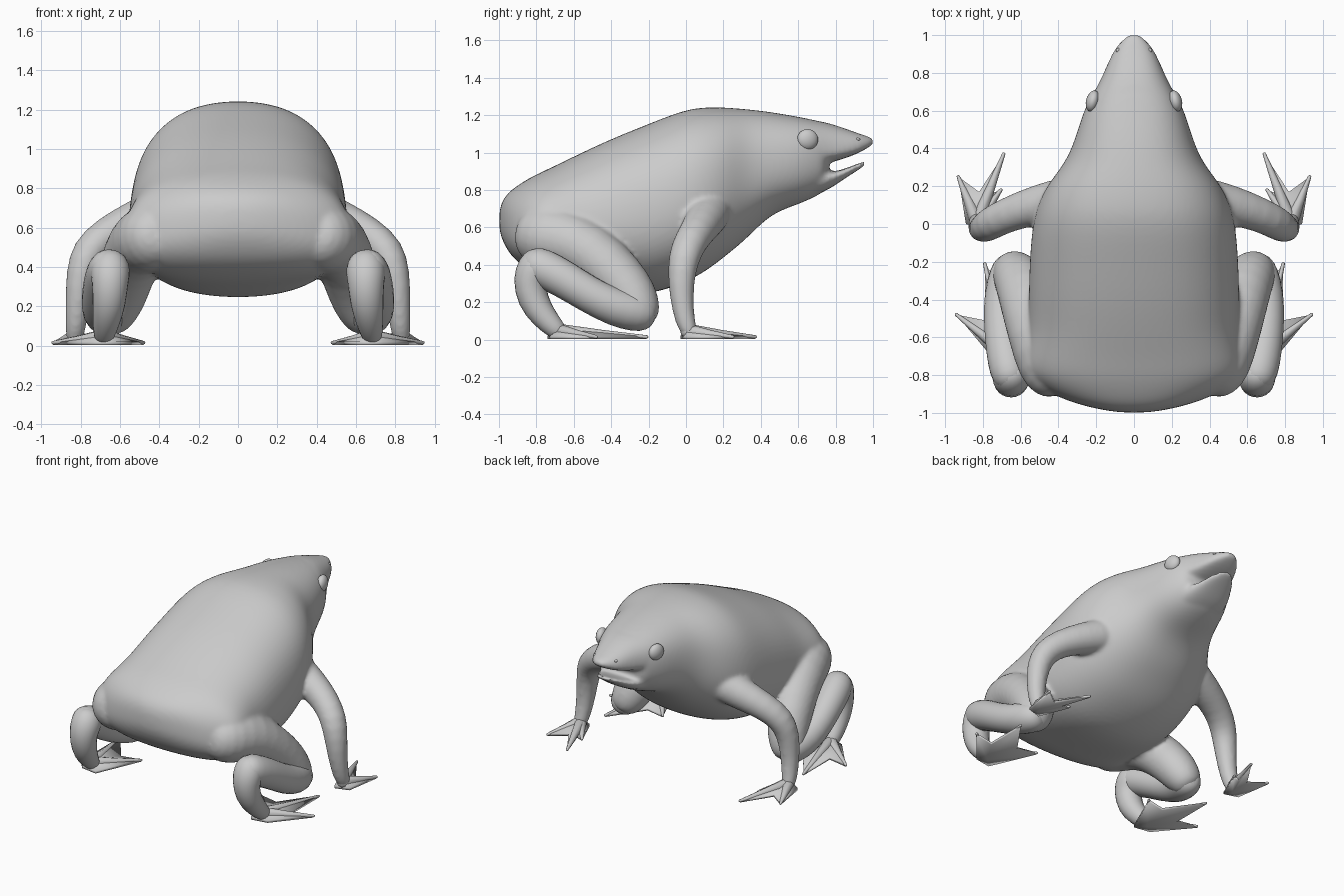
import bpy, bmesh
from math import sin, cos, pi, copysign
from mathutils import Vector

if "Cube" in bpy.data.objects:
    bpy.data.objects.remove(bpy.data.objects["Cube"])


def finish(name, bm, subdiv=0):
    bmesh.ops.recalc_face_normals(bm, faces=bm.faces[:])
    me = bpy.data.meshes.new(name)
    bm.to_mesh(me)
    bm.free()
    for p in me.polygons:
        p.use_smooth = True
    ob = bpy.data.objects.new(name, me)
    bpy.context.collection.objects.link(ob)
    if subdiv:
        m = ob.modifiers.new("Subdivision", 'SUBSURF')
        m.levels = m.render_levels = subdiv
    return ob


def skin_rings(bm, rings):
    loops = [[bm.verts.new(p) for p in r] for r in rings]
    n = len(loops[0])
    for a, b in zip(loops, loops[1:]):
        for i in range(n):
            bm.faces.new((a[i], a[(i + 1) % n], b[(i + 1) % n], b[i]))
    bm.faces.new(loops[0])
    bm.faces.new(loops[-1])


def loft(name, stations, power=2.35, n=20):
    """Stations along y: (y, top z, bottom z, half width, height share of widest point)."""
    rings = []
    for y, zt, zb, hw, wide in stations:
        zw = zb + (zt - zb) * wide
        ring = []
        for i in range(n):
            a = 2 * pi * i / n
            c, s = cos(a), sin(a)
            x = copysign(abs(c) ** (2 / power), c) * hw
            h = copysign(abs(s) ** (2 / power), s)
            ring.append((x, y, zw + h * ((zt - zw) if s > 0 else (zw - zb))))
        rings.append(ring)
    bm = bmesh.new()
    skin_rings(bm, rings)
    return finish(name, bm, 2)


def tube(bm, path, side, n=12):
    """Round limb through (x, y, z, radius) with rounded ends."""
    pts = [Vector((p[0] * side, p[1], p[2])) for p in path]
    rad = [p[3] for p in path]
    d0 = (pts[0] - pts[1]).normalized()
    d1 = (pts[-1] - pts[-2]).normalized()
    r0, r1 = rad[0], rad[-1]
    pts = [pts[0] + d0 * r0 * .9, pts[0] + d0 * r0 * .6] + pts + \
          [pts[-1] + d1 * r1 * .6, pts[-1] + d1 * r1 * .9]
    rad = [r0 * .4, r0 * .8] + rad + [r1 * .8, r1 * .4]
    rings, u = [], None
    for i, p in enumerate(pts):
        t = (pts[min(i + 1, len(pts) - 1)] - pts[max(i - 1, 0)]).normalized()
        u = t.orthogonal() if u is None else u - t * u.dot(t)
        u.normalize()
        v = t.cross(u)
        rings.append([p + (u * cos(2 * pi * k / n) + v * sin(2 * pi * k / n)) * rad[i]
                      for k in range(n)])
    skin_rings(bm, rings)


def limb(name, path, side):
    bm = bmesh.new()
    tube(bm, path, side)
    return finish(name, bm, 1)


def foot(name, ankle, outline, side):
    """Webbed foot: a low tent over the outline, plus toes at every second point."""
    bm = bmesh.new()
    ax, ay = ankle
    rim_lo = [bm.verts.new((x * side, y, .003)) for x, y in outline]
    rim_hi = [bm.verts.new((x * side, y, .02)) for x, y in outline]
    top = bm.verts.new((ax * side, ay, .075))
    base = bm.verts.new((ax * side, ay, .003))
    for i in range(len(outline)):
        j = (i + 1) % len(outline)
        bm.faces.new((rim_hi[i], rim_hi[j], top))
        bm.faces.new((rim_lo[j], rim_lo[i], base))
        bm.faces.new((rim_lo[i], rim_lo[j], rim_hi[j], rim_hi[i]))
    for x, y in outline[1:-1:2]:
        tube(bm, [(ax, ay, .045, .04), ((ax + x) / 2, (ay + y) / 2, .028, .024),
                  (x, y, .015, .009)], side, 8)
    return finish(name, bm)


def fuse(name, parts, voxel):
    """Melt overlapping parts into one smooth skin."""
    bpy.ops.object.select_all(action='DESELECT')
    for p in parts:
        p.select_set(True)
    bpy.context.view_layer.objects.active = parts[0]
    bpy.ops.object.convert(target='MESH')
    bpy.ops.object.join()
    ob = bpy.context.object
    ob.name = name
    m = ob.modifiers.new("Remesh", 'REMESH')
    m.mode, m.voxel_size, m.use_smooth_shade = 'VOXEL', voxel, True
    s = ob.modifiers.new("Smooth", 'SMOOTH')
    s.factor, s.iterations = .5, 6


# torso and back of head
skin = [loft("body", [
    (-1.0, .70, .58, .08, .4), (-.97, .77, .50, .25, .4), (-.915, .82, .42, .42, .35),
    (-.82, .88, .36, .58, .32), (-.72, .925, .32, .60, .32), (-.58, .995, .29, .565, .36),
    (-.40, 1.08, .25, .565, .42), (-.20, 1.16, .23, .56, .45), (0, 1.24, .30, .545, .45),
    (.12, 1.25, .37, .51, .45), (.22, 1.247, .45, .455, .45), (.33, 1.237, .54, .365, .45),
    (.45, 1.222, .67, .315, .45), (.60, 1.195, .72, .27, .5), (.70, 1.175, .765, .22, .5),
    (.77, 1.15, .81, .17, .5)])]

# upper jaw and snout
skin.append(loft("upper_jaw", [
    (.55, 1.20, .90, .27, .3), (.66, 1.18, .92, .235, .3), (.75, 1.165, .94, .185, .25),
    (.84, 1.135, .965, .145, .25), (.92, 1.105, .995, .11, .25),
    (.98, 1.085, 1.03, .06, .3), (1.005, 1.072, 1.048, .025, .4)]))

# lower jaw
skin.append(loft("lower_jaw", [
    (.58, .88, .74, .18, .7), (.68, .89, .765, .185, .7), (.77, .895, .805, .16, .7),
    (.84, .91, .855, .125, .7), (.91, .938, .90, .085, .7), (.97, .96, .94, .03, .6)]))

ARM = [(.35, .13, .70, .13), (.52, .10, .635, .11), (.67, .05, .565, .095),
       (.765, .0, .48, .092), (.80, -.025, .37, .08), (.815, -.025, .22, .065),
       (.825, -.005, .10, .056), (.83, .015, .05, .048)]
THIGH = [(.44, -.74, .55, .19), (.51, -.58, .52, .165), (.56, -.42, .40, .155),
         (.60, -.30, .26, .145), (.63, -.26, .18, .13)]
SHANK = [(.66, -.26, .145, .11), (.695, -.38, .17, .105), (.70, -.52, .24, .10),
         (.685, -.66, .33, .105), (.66, -.78, .39, .11)]
TARSUS = [(.65, -.80, .385, .11), (.65, -.84, .32, .095), (.655, -.82, .21, .088),
          (.67, -.76, .12, .072), (.68, -.70, .06, .058)]
HAND = [(.79, -.03), (.705, .18), (.76, .16), (.69, .37), (.82, .17), (.93, .25), (.89, .0)]
HIND = [(.62, -.74), (.48, -.42), (.62, -.45), (.79, -.21), (.79, -.51), (.94, -.48), (.74, -.72)]

for side, tag in ((1, "right"), (-1, "left")):
    # front leg
    skin.append(limb("front_leg_" + tag, ARM, side))
    foot("front_foot_" + tag, (.83, .01), HAND, side)
    # folded hind leg
    skin.append(limb("thigh_" + tag, THIGH, side))
    limb("shank_" + tag, SHANK, side)
    limb("ankle_" + tag, TARSUS, side)
    foot("hind_foot_" + tag, (.68, -.68), HIND, side)
    # eye and nostril
    for name, loc, size in (("eye_", (.218, .65, 1.07), (.036, .058, .056)),
                            ("nostril_", (.085, .92, 1.072), (.01, .012, .008))):
        bpy.ops.mesh.primitive_uv_sphere_add(segments=20, ring_count=12, radius=1,
                                             location=(loc[0] * side, loc[1], loc[2]))
        ob = bpy.context.object
        ob.name = name + tag
        ob.scale = size
        ob.rotation_euler = (0, 0, .25 * side)
        bpy.ops.object.shade_smooth()

fuse("body_with_limbs", skin, .014)
